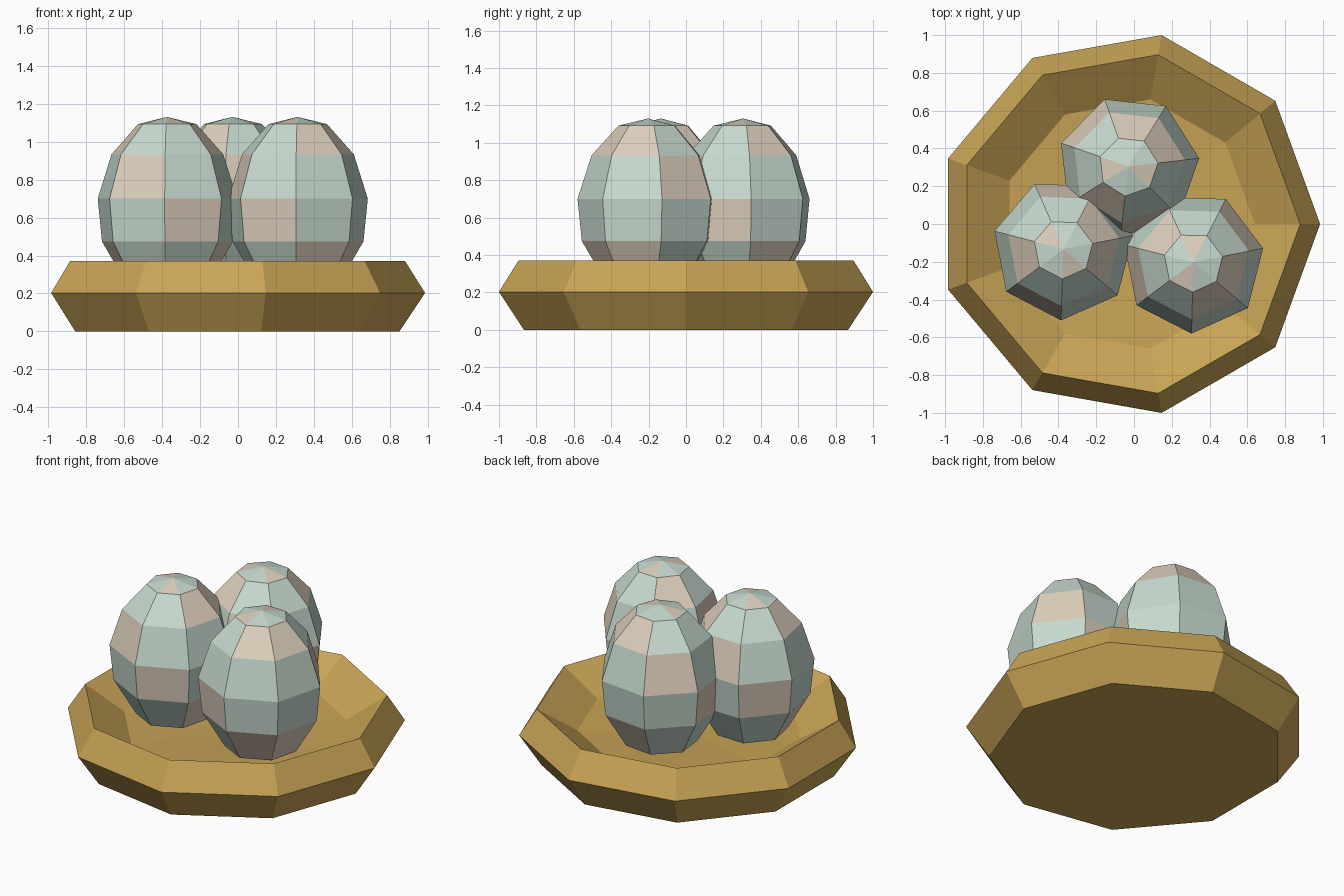
import bpy, math

if "Cube" in bpy.data.objects:
    bpy.data.objects.remove(bpy.data.objects["Cube"])


def material(name, rgb):
    m = bpy.data.materials.new(name)
    m.diffuse_color = (*rgb, 1.0)
    m.use_nodes = True
    m.node_tree.nodes["Principled BSDF"].inputs["Base Color"].default_value = m.diffuse_color
    return m


straw = material("straw", (0.58, 0.37, 0.092))
mint = material("pale_mint", (0.57, 0.70, 0.62))
beige = material("pale_beige", (0.72, 0.62, 0.50))


def lathe(name, profile, sides, start, location, mats, colour_rule=None, cap_bottom=False):
    """Revolve (radius, z) points into flat faces; radius 0 makes a pole."""
    verts, rings, faces, colours = [], [], [], []
    for r, z in profile:
        if r == 0:
            rings.append([len(verts)] * sides)
            verts.append((0, 0, z))
        else:
            first = len(verts)
            rings.append(list(range(first, first + sides)))
            for j in range(sides):
                a = math.radians(start) + math.tau * j / sides
                verts.append((r * math.cos(a), r * math.sin(a), z))
    for row in range(len(rings) - 1):
        low, high = rings[row + 1], rings[row]
        for j in range(sides):
            k = (j + 1) % sides
            corners = [low[j], low[k], high[k], high[j]]
            faces.append(list(dict.fromkeys(corners)))
            colours.append(colour_rule(row, j) if colour_rule else 0)
    if cap_bottom:
        faces.append(rings[-1][::-1])
        colours.append(0)
    mesh = bpy.data.meshes.new(name)
    mesh.from_pydata(verts, [], faces)
    for m in mats:
        mesh.materials.append(m)
    for p, c in zip(mesh.polygons, colours):
        p.material_index = c
    mesh.update()
    ob = bpy.data.objects.new(name, mesh)
    ob.location = location
    bpy.context.collection.objects.link(ob)
    return ob


# Nest: nine-sided bowl, from the middle of the floor over the rim to the base
nest_profile = [(0, 0.18), (0.67, 0.22), (0.91, 0.37), (1.0154, 0.203), (0.88, 0.0)]
lathe("nest", nest_profile, 9, 0, (-0.03, 0, 0), [straw], cap_bottom=True)

# Eggs: seven-sided, wider low down, with diagonal beige patches
egg_profile = [(0, 1.13), (0.158, 1.092), (0.302, 0.933), (0.377, 0.70),
               (0.354, 0.474), (0.22, 0.25), (0, 0.20)]


def patches(row, col):
    return 1 if (row - col) % 3 == 1 else 0


for name, x, y, start in (("egg_right", 0.314, -0.203, 320),
                          ("egg_left", -0.374, -0.133, 11),
                          ("egg_back", -0.03, 0.305, 58)):
    lathe(name, egg_profile, 7, start, (x, y, 0), [mint, beige], patches)
